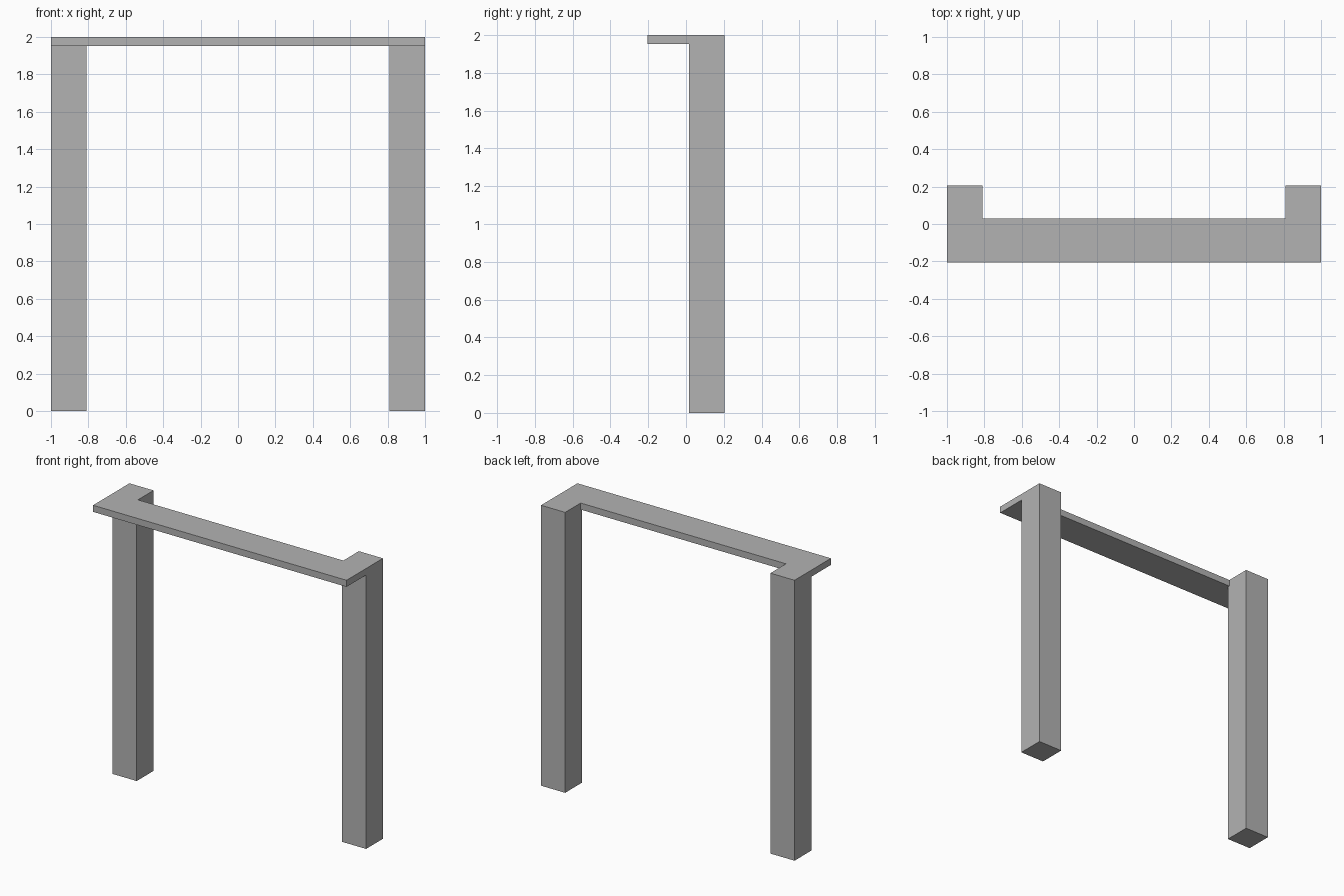
import bpy
import bmesh
from mathutils import Vector

cube = bpy.data.objects.get("Cube")
if cube:
    bpy.data.objects.remove(cube, do_unlink=True)

# Main dimensions
HALF_W = 1.0
HALF_D = 0.205
HEIGHT = 2.0
POST_IN = 0.81       # inner side of each post
POST_FRONT = 0.015
BEAM_BACK = 0.03
BEAM_BOTTOM = 1.953

# Plain grey material
grey = bpy.data.materials.new("plain_grey")
grey.use_nodes = True
colour = (0.45, 0.45, 0.45, 1.0)
grey.diffuse_color = colour
grey.node_tree.nodes["Principled BSDF"].inputs["Base Color"].default_value = colour


def extrude_along_x(name, profile, x_min, x_max):
    """Extrude a closed (y, z) profile from x_min to x_max."""
    bm = bmesh.new()
    face = bm.faces.new([bm.verts.new((x_min, y, z)) for y, z in profile])
    result = bmesh.ops.extrude_face_region(bm, geom=[face], use_keep_orig=True)
    moved = [v for v in result["geom"] if isinstance(v, bmesh.types.BMVert)]
    bmesh.ops.translate(bm, verts=moved, vec=Vector((x_max - x_min, 0, 0)))
    bmesh.ops.recalc_face_normals(bm, faces=bm.faces)
    mesh = bpy.data.meshes.new(name)
    bm.to_mesh(mesh)
    bm.free()
    mesh.materials.append(grey)
    obj = bpy.data.objects.new(name, mesh)
    bpy.context.collection.objects.link(obj)
    return obj


# Square posts, notched at the top front to carry the beam
post_profile = [
    (POST_FRONT, 0), (HALF_D, 0), (HALF_D, HEIGHT), (BEAM_BACK, HEIGHT),
    (BEAM_BACK, BEAM_BOTTOM), (POST_FRONT, BEAM_BOTTOM),
]
extrude_along_x("left_post", post_profile, POST_IN, HALF_W)
extrude_along_x("right_post", post_profile, -HALF_W, -POST_IN)

# Flat beam across the front, flush with the post tops
beam_profile = [
    (-HALF_D, BEAM_BOTTOM), (BEAM_BACK, BEAM_BOTTOM),
    (BEAM_BACK, HEIGHT), (-HALF_D, HEIGHT),
]
extrude_along_x("top_beam", beam_profile, -HALF_W, HALF_W)
